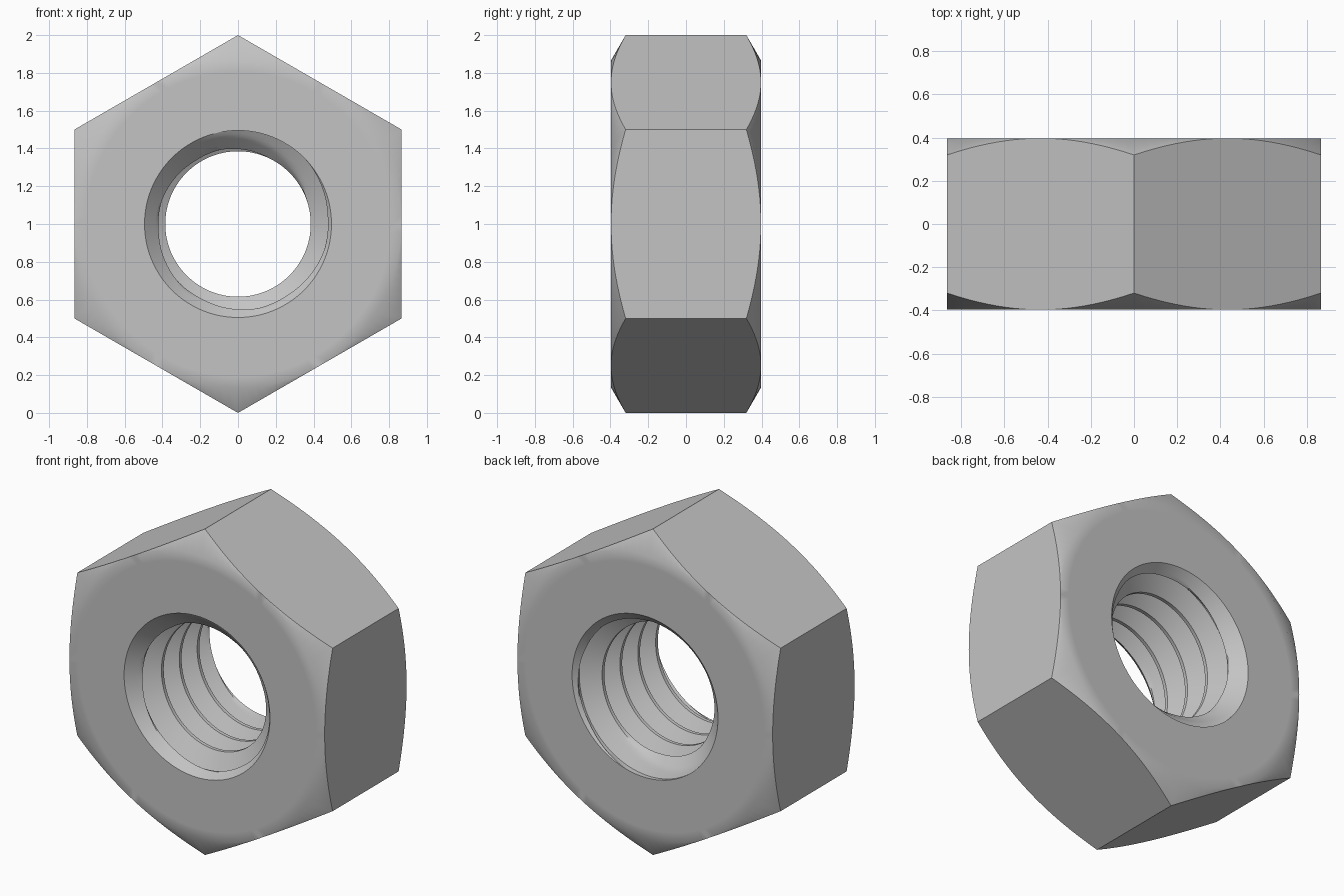
import bpy, bmesh, math

cube = bpy.data.objects.get("Cube")
if cube:
    bpy.data.objects.remove(cube, do_unlink=True)

SEGS = 120                      # steps around the axis, a multiple of 12
HALF = 0.397                    # half thickness
FLAT = math.sqrt(3) / 2         # centre to flat
MINOR, MAJOR = 0.385, 0.495     # thread radii
PITCH, CREST, FLANK = 0.173, 0.011, 0.0635
TURNS, STEPS = 8, 6

bm = bmesh.new()


def point(step, radius, y):
    a = 2 * math.pi * (step % SEGS) / SEGS
    return bm.verts.new((radius * math.cos(a), y, 1 + radius * math.sin(a)))


def skin(rows):
    """Join neighbouring rows of vertices with quads."""
    for a, b in zip(rows, rows[1:]):
        for i in range(len(a) - 1):
            bm.faces.new((a[i], a[i + 1], b[i + 1], b[i]))


def hex_radius(step):
    a = 2 * math.pi * step / SEGS
    return FLAT / math.cos((a + math.pi / 6) % (math.pi / 3) - math.pi / 6)


# Outer body: end faces, conical corner chamfers and six flats
shell = []
for s in range(SEGS + 1):
    r = hex_radius(s)
    edge = HALF - (r - FLAT) * math.tan(math.pi / 6)
    section = [(MAJOR, -HALF), (FLAT - 0.06, -HALF), (FLAT, -HALF), (r, -edge),
               (r, edge), (FLAT, HALF), (FLAT - 0.06, HALF), (MAJOR, HALF)]
    shell.append([point(s, *p) for p in section])
skin(shell)

# One pitch of thread section: crest, flank, root, flank
thread = [(-CREST, MINOR)]
for i in range(STEPS + 1):
    t = i / STEPS
    thread.append((CREST + FLANK * t, MINOR + (MAJOR - MINOR) * t))
for i in range(STEPS + 1):
    t = 1 - i / STEPS
    thread.append((PITCH - CREST - FLANK * t, MINOR + (MAJOR - MINOR) * t))

# Right-handed thread swept along the bore, opened by a countersink at each end
start = -HALF - 0.043 + 6 * PITCH
bore = []
for s in range(TURNS * SEGS + 1):
    row = []
    for dy, r in thread:
        y = start - PITCH * s / SEGS + dy
        y = max(-HALF, min(HALF, y))
        cone = MAJOR - (HALF - abs(y))
        row.append(point(s, max(r, cone), y))
    bore.append(row)
skin(bore)

bmesh.ops.remove_doubles(bm, verts=bm.verts, dist=0.00005)
bmesh.ops.recalc_face_normals(bm, faces=bm.faces)

mesh = bpy.data.meshes.new("hex_nut")
bm.to_mesh(mesh)
bm.free()
nut = bpy.data.objects.new("hex_nut", mesh)
bpy.context.collection.objects.link(nut)

# Plain grey metal
steel = bpy.data.materials.new("grey_steel")
steel.use_nodes = True
colour = (0.55, 0.55, 0.55, 1)
steel.diffuse_color = colour
for node in steel.node_tree.nodes:
    if node.type == "BSDF_PRINCIPLED":
        node.inputs["Base Color"].default_value = colour
mesh.materials.append(steel)

# Soft chamfers, crisp flats and thread edges
bpy.ops.object.select_all(action="DESELECT")
nut.select_set(True)
bpy.context.view_layer.objects.active = nut
bpy.ops.object.shade_smooth_by_angle(angle=math.radians(35))
